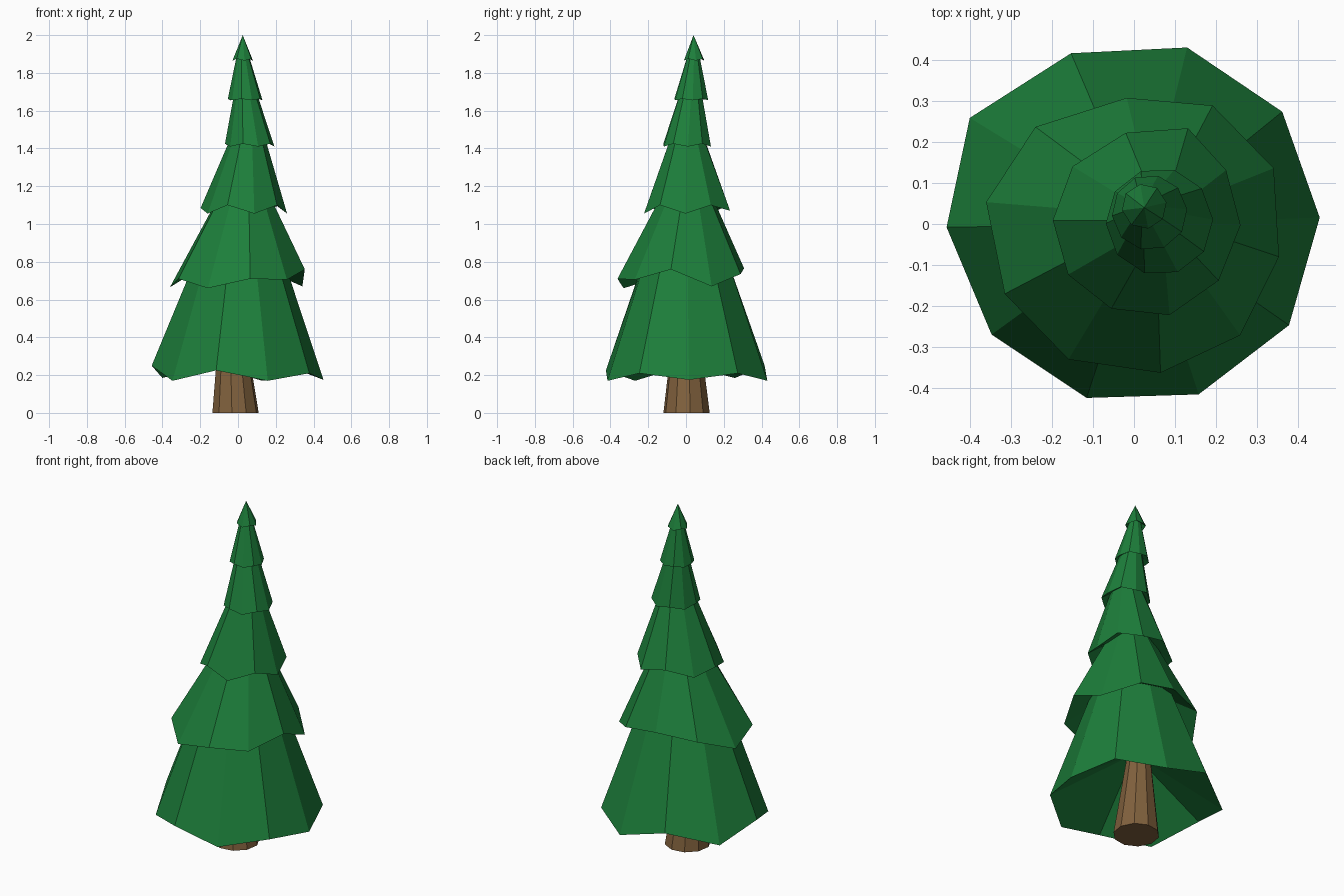
import bpy, bmesh
from math import sin, cos, radians

if "Cube" in bpy.data.objects:
    bpy.data.objects.remove(bpy.data.objects["Cube"])


def material(name, color):
    m = bpy.data.materials.new(name)
    m.diffuse_color = (*color, 1)
    m.use_nodes = True
    m.node_tree.nodes["Principled BSDF"].inputs["Base Color"].default_value = m.diffuse_color
    return m


def ring(bm, center, radii, heights, angles):
    return [bm.verts.new((center[0] + r * cos(radians(a)), center[1] + r * sin(radians(a)), z))
            for r, z, a in zip(radii, heights, angles)]


def bridge(bm, lo, up):
    n = len(lo)
    for i in range(n):
        j = (i + 1) % n
        if len(up) == 1:
            bm.faces.new((lo[i], lo[j], up[0]))
        else:
            bm.faces.new((lo[i], lo[j], up[j], up[i]))


def finish(name, bm, mat):
    me = bpy.data.meshes.new(name)
    bm.to_mesh(me)
    bm.free()
    me.materials.append(mat)
    ob = bpy.data.objects.new(name, me)
    bpy.context.collection.objects.link(ob)


def even(n, phase):
    return [phase + 360 * i / n for i in range(n)]


def foliage(name, center, radii, heights, angles, top, top_r, top_z):
    """Flat-shaded skirt with a jagged rim and a hollow cone underside."""
    bm = bmesh.new()
    n = len(radii)
    rim = ring(bm, center, radii, heights, angles)
    if top_r:
        up = ring(bm, top, [top_r] * n, [top_z] * n, angles)
        bm.faces.new(up)
    else:
        up = [bm.verts.new((*top, top_z))]
    bridge(bm, rim, up)
    # underside rises towards the axis
    mean_r, mean_z = sum(radii) / n, sum(heights) / n
    inner = bm.verts.new((center[0], center[1], mean_z + 0.65 * mean_r))
    bridge(bm, rim[::-1], [inner])
    finish(name, bm, mat=green)


green = material("needles", (0.012, 0.21, 0.043))
brown = material("bark", (0.22, 0.12, 0.047))
N = 10

# Leaning, tapered trunk
bm = bmesh.new()
base = ring(bm, (-0.013, 0.003), [0.124] * N, [0] * N, even(N, 9))
bridge(bm, base, ring(bm, (-0.035, 0.0), [0.06] * N, [0.52] * N, even(N, 9)))
bm.faces.new(base[::-1])
finish("trunk", bm, brown)

# Foliage tiers: rim centre, radii, heights, angles, then top centre, top radius, top z
tiers = [
    ((-0.002, 0), [.455, .455, .45, .443, .475, .455, .438, .439, .445, .453],
     [.175, .21, .17, .25, .185, .25, .17, .225, .17, .21],
     [2, 37, 73, 110, 147, 181, 218, 255, 291, 327], (0.012, 0), 0.2, 0.9),
    ((0, -0.03), [.357, .379, .372, .338, .359, .37, .345, .34, .339, .354],
     [.76, .67, .735, .765, .74, .665, .71, .66, .71, .705],
     [-8, 26, 59, 93, 132, 167, 204, 242, 281, 317], (0.035, 0.005), 0.11, 1.2),
    ((0.03, 0.005), [.23, .232, .25, .223, .225, .228, .23, .228, .234, .227],
     [1.055, 1.1, 1.07, 1.1, 1.06, 1.085, 1.055, 1.1, 1.055, 1.1],
     [-2, 33, 66, 103, 143, 179, 214, 248, 284, 321], (0.055, 0.007), 0.075, 1.5),
    ((0.062, 0.006), [.131] * N, [1.41, 1.425] * 5, even(N, 2), (0.037, 0.028), 0.05, 1.73),
    ((0.038, 0.028), [.092] * N, [1.655, 1.663] * 5, even(N, 5), (0.025, 0.04), 0.03, 1.9),
    # pointed tip
    ((0.025, 0.043), [.055] * 8, [1.865, 1.875] * 4, even(8, 10), (0.025, 0.04), 0, 2.0),
]
for k, t in enumerate(tiers, 1):
    foliage(f"foliage_tier_{k}", *t)
